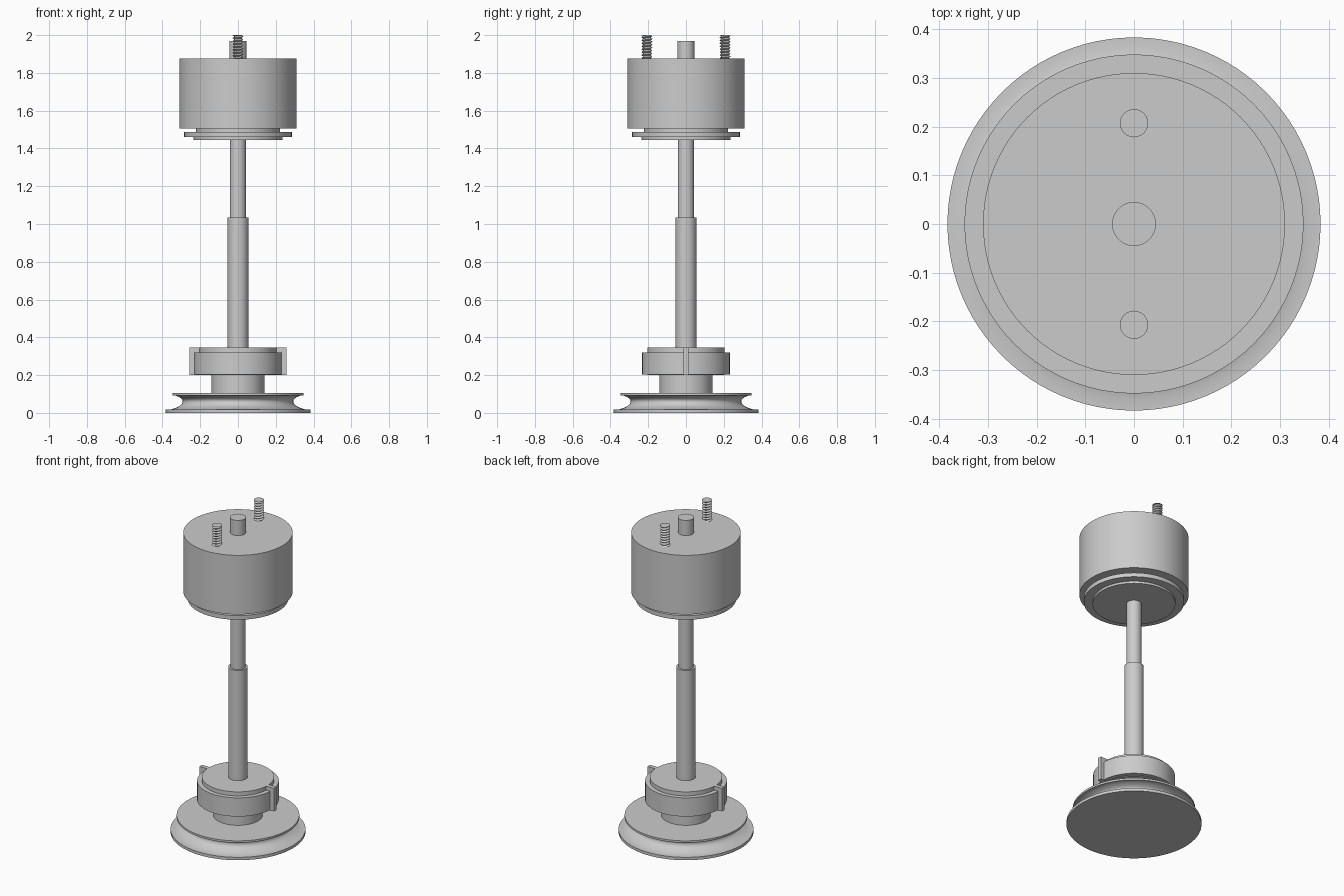
import bpy, bmesh, math

if "Cube" in bpy.data.objects:
    bpy.data.objects.remove(bpy.data.objects["Cube"], do_unlink=True)

# One plain grey for the whole model
grey = bpy.data.materials.new("plain_grey")
grey.use_nodes = True
colour = (0.6, 0.6, 0.6, 1)
grey.diffuse_color = colour
grey.node_tree.nodes["Principled BSDF"].inputs["Base Color"].default_value = colour


def finish(name, bm, location=(0, 0, 0)):
    """Turn a bmesh into a smooth-shaded object with sharp edges."""
    bmesh.ops.remove_doubles(bm, verts=bm.verts, dist=0.0001)
    bmesh.ops.recalc_face_normals(bm, faces=bm.faces)
    mesh = bpy.data.meshes.new(name)
    bm.to_mesh(mesh)
    bm.free()
    mesh.materials.append(grey)
    obj = bpy.data.objects.new(name, mesh)
    obj.location = location
    bpy.context.collection.objects.link(obj)
    bpy.ops.object.select_all(action='DESELECT')
    obj.select_set(True)
    bpy.context.view_layer.objects.active = obj
    bpy.ops.object.shade_smooth_by_angle(angle=math.radians(30))
    return obj


def lathe(name, profile, location=(0, 0, 0), segments=96):
    """Spin a (radius, height) profile about z, closed at both ends."""
    bm = bmesh.new()
    points = [(0, profile[0][1])] + profile + [(0, profile[-1][1])]
    verts = [bm.verts.new((r, 0, z)) for r, z in points]
    edges = [bm.edges.new(pair) for pair in zip(verts, verts[1:])]
    bmesh.ops.spin(bm, geom=verts + edges, cent=(0, 0, 0), axis=(0, 0, 1),
                   angle=math.tau, steps=segments, use_merge=True)
    return finish(name, bm, location)


def cylinder(name, radius, bottom, top, location=(0, 0, 0), segments=96):
    return lathe(name, [(radius, bottom), (radius, top)], location, segments)


def box(name, size, location):
    bm = bmesh.new()
    bmesh.ops.create_cube(bm, size=1)
    bmesh.ops.scale(bm, vec=size, verts=bm.verts)
    return finish(name, bm, location)


def thread(name, core, crest, bottom, top, turns, location, segments=24):
    """Helical screw thread, trimmed flat at both ends."""
    bm = bmesh.new()
    pitch = (top - bottom) / turns
    rows = []
    for j in range(-2, 2 * turns + 2):
        row = []
        for i in range(segments + 1):
            a = math.tau * i / segments
            z = bottom + pitch * (j / 2 + i / segments)
            r = crest if j % 2 else core
            row.append(bm.verts.new((r * math.cos(a), r * math.sin(a),
                                     min(max(z, bottom), top))))
        rows.append(row)
    for low, high in zip(rows, rows[1:]):
        for i in range(segments):
            bm.faces.new((low[i], low[i + 1], high[i + 1], high[i]))
    return finish(name, bm, location)


# Flared base with a concave waist between two flanges
waist = []
for k in range(17):
    t = k / 16
    waist.append((0.305 + 0.052 * abs(1 - 2 * t) ** 2.4 - 0.022 * t,
                  0.018 + 0.075 * t))
lathe("base", [(0.383, 0), (0.383, 0.018)] + waist + [(0.348, 0.093), (0.348, 0.105)])

# Hub and collar
cylinder("base_hub", 0.14, 0.1, 0.21)
cylinder("collar_core", 0.205, 0.2, 0.345)
cylinder("collar_ring", 0.232, 0.203, 0.32)
for side, label in ((1, "left"), (-1, "right")):
    box("collar_tab_" + label, (0.057, 0.026, 0.145), (side * 0.2285, 0, 0.2725))

# Telescoping shaft
cylinder("lower_shaft", 0.055, 0.34, 1.035)
cylinder("upper_shaft", 0.043, 1.03, 1.45)

# Stepped plates beneath the drum
lathe("mounting_plate", [(0.235, 1.446), (0.235, 1.46), (0.285, 1.46),
                         (0.285, 1.486), (0.222, 1.486), (0.222, 1.51)])

# Drum, top stub and threaded studs
cylinder("drum", 0.31, 1.505, 1.875)
cylinder("top_stub", 0.045, 1.87, 1.97)
for side, label in ((1, "back"), (-1, "front")):
    spot = (0, side * 0.207, 0)
    cylinder("stud_core_" + label, 0.02, 1.87, 2.0, spot, 24)
    thread("stud_thread_" + label, 0.02, 0.029, 1.875, 2.0, 8, spot)
